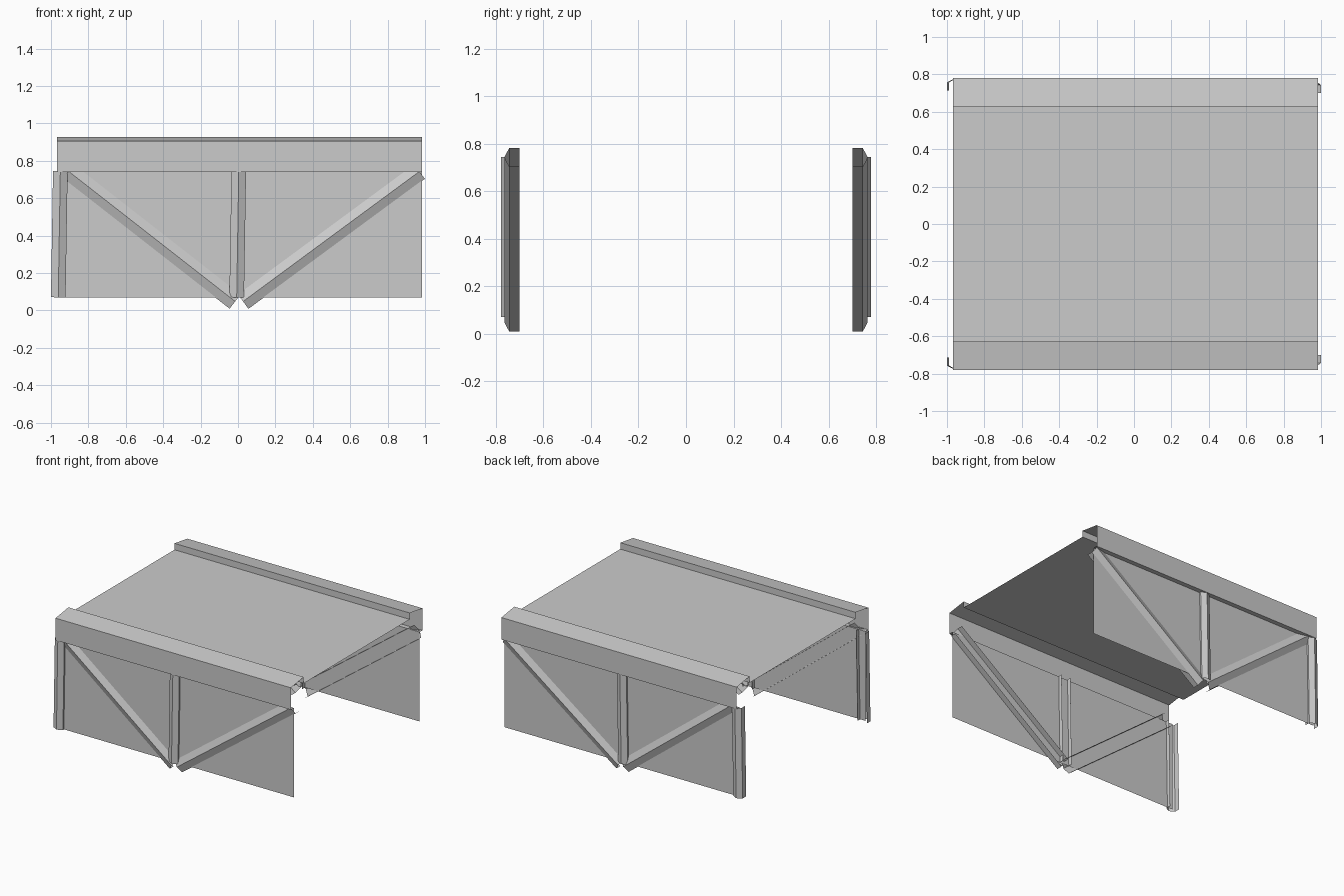
import bpy
from mathutils import Vector

if "Cube" in bpy.data.objects:
    bpy.data.objects.remove(bpy.data.objects["Cube"])


def sweep(name, start, end, profile, mirror=False):
    """Open sheet: profile of (offset across, y) swept from start to end, both (x, z)."""
    a, b = Vector((start[0], 0, start[1])), Vector((end[0], 0, end[1]))
    d = (b - a).normalized()
    across = Vector((-d.z, 0, d.x))
    verts = []
    for u, y in profile:
        offset = across * u + Vector((0, y, 0))
        verts += [a + offset, b + offset]
    faces = [(2 * i, 2 * i + 1, 2 * i + 3, 2 * i + 2) for i in range(len(profile) - 1)]
    mesh = bpy.data.meshes.new(name)
    mesh.from_pydata(verts, [], faces)
    obj = bpy.data.objects.new(name, mesh)
    bpy.context.collection.objects.link(obj)
    if mirror:
        mod = obj.modifiers.new("other_side", 'MIRROR')
        mod.use_axis = (False, True, False)
    return obj


def strut_profile(half, inner, shoulder, ridge):
    """Channel with two side walls and a ridged outer face, on the front side."""
    return [(-half, -inner), (-half, -shoulder), (0, -ridge),
            (half, -shoulder), (half, -inner)]


# Deck, raised kerb girders and side panels: one folded sheet
half = [(0.07, -0.745), (0.74, -0.745), (0.74, -0.78), (0.905, -0.78),
        (0.928, -0.628), (0.88, -0.628)]
shell = half + [(z, -y) for z, y in reversed(half)]
sweep("deck_and_side_panels", (-0.967, 0), (0.985, 0), shell)

# Diagonal braces
diagonal = strut_profile(0.049, 0.70, 0.744, 0.765)
sweep("right_diagonal", (0.027, 0.048), (0.97, 0.743), diagonal, True)
sweep("left_diagonal", (-0.905, 0.743), (-0.015, 0.048), diagonal, True)

# Upright posts, leaning very slightly
post = strut_profile(0.039, 0.715, 0.757, 0.778)
sweep("end_post", (-0.961, 0.07), (-0.95, 0.744), post, True)
sweep("middle_post", (-0.007, 0.07), (0.004, 0.744), post, True)
